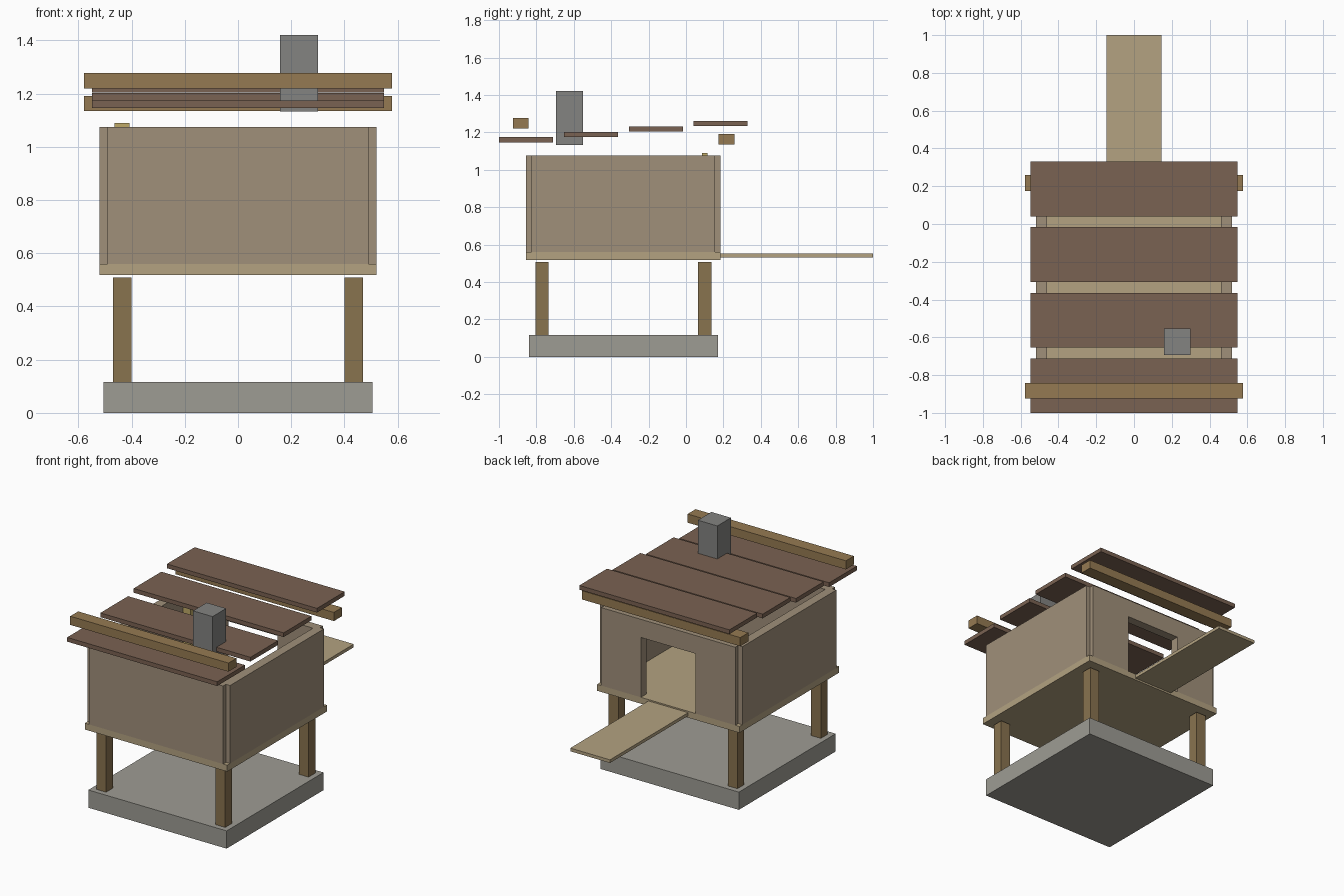
import bpy, bmesh

if "Cube" in bpy.data.objects:
    bpy.data.objects.remove(bpy.data.objects["Cube"])


def material(name, hex_rgb):
    m = bpy.data.materials.new(name)
    srgb = [int(hex_rgb[i:i + 2], 16) / 255 for i in (0, 2, 4)]
    m.diffuse_color = [((c + 0.055) / 1.055) ** 2.4 for c in srgb] + [1]
    m.use_nodes = True
    m.node_tree.nodes["Principled BSDF"].inputs["Base Color"].default_value = m.diffuse_color
    return m


STONE = material("stone", "9E9C94")
PALE = material("pale_wood", "B3A281")
WALL = material("wall_wood", "A0907A")
POST = material("post_wood", "89734F")
BEAM = material("beam_wood", "957A52")
ROOF = material("roof_wood", "7A6252")
METAL = material("chimney_grey", "838381")
STRAW = material("straw_wood", "BFAA68")


def prism(name, outline, y0, y1, mat):
    """Extrude an x-z outline from y0 to y1."""
    bm = bmesh.new()
    face = bm.faces.new([bm.verts.new((x, y0, z)) for x, z in outline])
    new = bmesh.ops.extrude_face_region(bm, geom=[face])["geom"]
    bmesh.ops.translate(bm, vec=(0, y1 - y0, 0),
                        verts=[v for v in new if isinstance(v, bmesh.types.BMVert)])
    bmesh.ops.recalc_face_normals(bm, faces=bm.faces)
    me = bpy.data.meshes.new(name)
    bm.to_mesh(me)
    bm.free()
    me.materials.append(mat)
    ob = bpy.data.objects.new(name, me)
    bpy.context.collection.objects.link(ob)
    return ob


def box(name, x, y, z, mat):
    return prism(name, [(x[0], z[0]), (x[1], z[0]), (x[1], z[1]), (x[0], z[1])],
                 y[0], y[1], mat)


# Stone base, legs and floor
MID = -0.335
box("base_slab", (-0.505, 0.505), (MID - 0.505, MID + 0.505), (0, 0.117), STONE)
for sx, side in ((-1, "left"), (1, "right")):
    for sy, end in ((-1, "front"), (1, "back")):
        cx, cy = sx * 0.435, MID + sy * 0.435
        box(f"{end}_{side}_leg", (cx - 0.035, cx + 0.035),
            (cy - 0.035, cy + 0.035), (0.117, 0.508), POST)
box("floor", (-0.52, 0.52), (MID - 0.52, MID + 0.52), (0.518, 0.56), PALE)

# Walls, leaving notched corners
LOW, TOP = 0.56, 1.075
for sx, side in ((-1, "left"), (1, "right")):
    box(f"{side}_wall", (sx * 0.49 - 0.03, sx * 0.49 + 0.03),
        (MID - 0.49, MID + 0.49), (LOW, TOP), WALL)
box("front_wall", (-0.49, 0.49), (-0.855, -0.795), (LOW, TOP), WALL)

# Back wall with a doorway
DOOR, HEAD = 0.2, 0.955
prism("back_wall", [(-0.49, LOW), (-DOOR, LOW), (-DOOR, HEAD), (DOOR, HEAD),
                    (DOOR, LOW), (0.49, LOW), (0.49, TOP), (-0.49, TOP)],
      0.125, 0.185, WALL)

# Entry ramp and inner corner post
box("ramp", (-0.145, 0.145), (0.185, 1.0), (0.53, 0.551), PALE)
box("inner_post", (-0.465, -0.408), (0.085, 0.115), (LOW, 1.09), STRAW)

# Stepped roof planks
for i in range(4):
    y, z = -1 + 0.347 * i, 1.146 + 0.029 * i
    box(f"roof_plank_{i + 1}", (-0.548, 0.548), (y, y + 0.289), (z, z + 0.028), ROOF)

# Roof beams and chimney
box("front_beam", (-0.578, 0.578), (-0.925, -0.842), (1.22, 1.277), BEAM)
box("back_beam", (-0.578, 0.578), (0.175, 0.26), (1.134, 1.191), BEAM)
box("chimney", (0.158, 0.3), (-0.694, -0.552), (1.133, 1.421), METAL)
